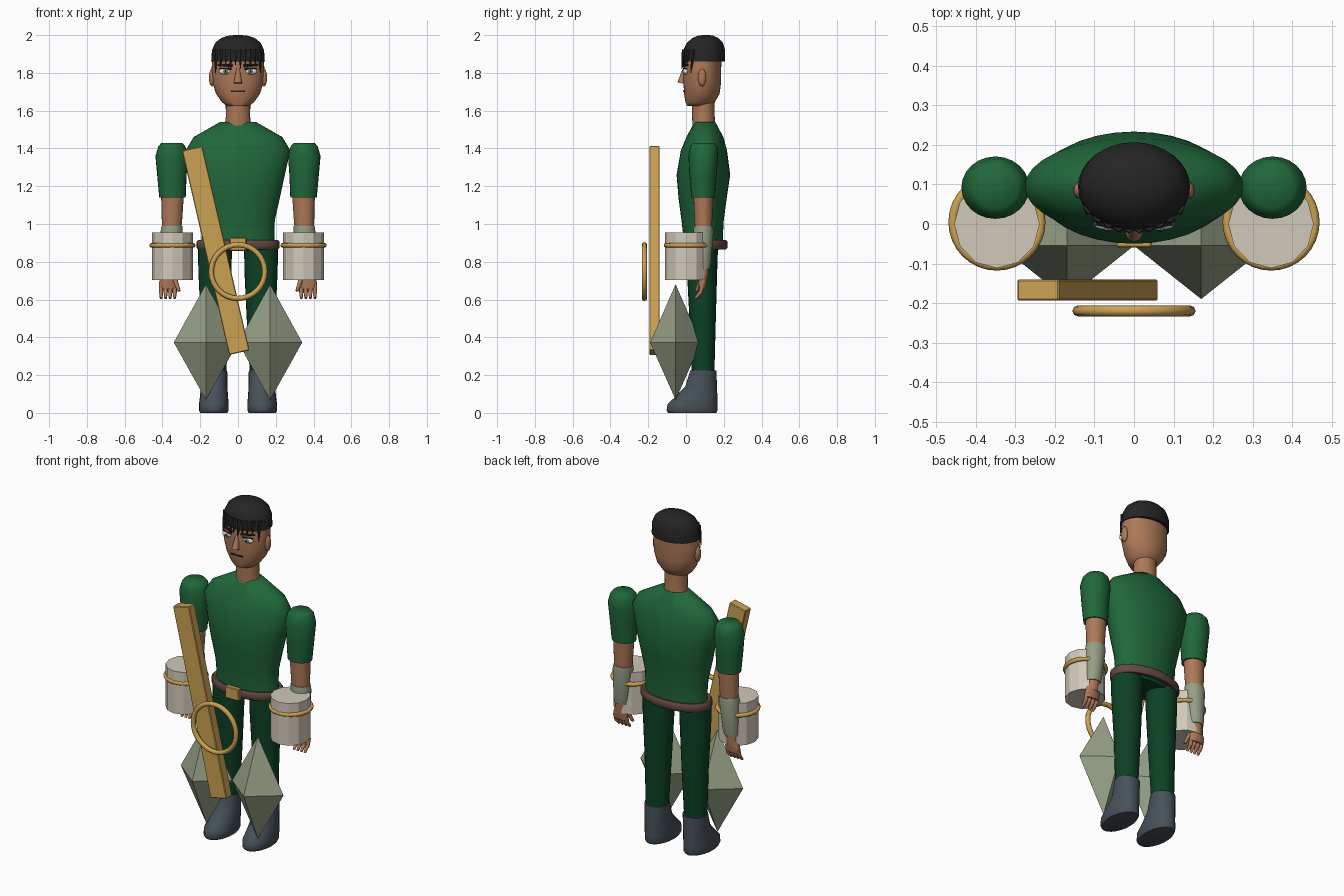
import bpy, bmesh, math
from mathutils import Vector, Matrix


def material(name, rgb):
    m = bpy.data.materials.new(name)
    m.diffuse_color = (*rgb, 1)
    return m


SHIRT = material("shirt green", (0.014, 0.135, 0.042))
TROUSER = material("trouser green", (0.004, 0.052, 0.018))
SKIN = material("skin brown", (0.42, 0.19, 0.095))
HAIR = material("hair black", (0.018, 0.018, 0.018))
BELT = material("belt brown", (0.125, 0.068, 0.055))
BOOT = material("boot slate", (0.062, 0.082, 0.1))
STONE = material("stone sage", (0.30, 0.345, 0.235))
WOOD = material("wood gold", (0.60, 0.36, 0.085))
CUP = material("cup ivory", (0.64, 0.58, 0.49))
WHITE = material("eye white", (0.8, 0.8, 0.8))


def finish(name, bm, mat, angle=40):
    bmesh.ops.recalc_face_normals(bm, faces=bm.faces)
    me = bpy.data.meshes.new(name)
    bm.to_mesh(me)
    bm.free()
    for p in me.polygons:
        p.use_smooth = angle > 0
    if angle > 0:
        me.set_sharp_from_angle(angle=math.radians(angle))
    me.materials.append(mat)
    ob = bpy.data.objects.new(name, me)
    bpy.context.collection.objects.link(ob)
    return ob


def loft(name, rings, mat, n=24, angle=40, closed=False):
    """Skin elliptical rings given as (z, centre x, centre y, radius x, radius y)."""
    bm = bmesh.new()
    loops = []
    for z, cx, cy, rx, ry in rings:
        loops.append([bm.verts.new((cx + rx * math.cos(t), cy + ry * math.sin(t), z))
                      for t in (math.tau * i / n for i in range(n))])
    pairs = list(zip(loops, loops[1:]))
    if closed:
        pairs.append((loops[-1], loops[0]))
    else:
        bm.faces.new(loops[0])
        bm.faces.new(loops[-1])
    for a, b in pairs:
        for i in range(n):
            j = (i + 1) % n
            bm.faces.new((a[i], a[j], b[j], b[i]))
    return finish(name, bm, mat, angle)


def rod(name, p, q, r1, r2, mat, n=8):
    p, q = Vector(p), Vector(q)
    d = q - p
    m = Matrix.Translation((p + q) / 2) @ d.to_track_quat('Z', 'Y').to_matrix().to_4x4()
    bm = bmesh.new()
    bmesh.ops.create_cone(bm, cap_ends=True, segments=n, radius1=r1, radius2=r2,
                          depth=d.length, matrix=m)
    return finish(name, bm, mat, 50)


def ball(name, c, r, mat, n=16):
    bm = bmesh.new()
    bmesh.ops.create_uvsphere(bm, u_segments=n, v_segments=n // 2, radius=1,
                              matrix=Matrix.Translation(c) @ Matrix.Diagonal((*r, 1)))
    return finish(name, bm, mat, 60)


def box(name, c, size, mat, tilt=0, bevel=0):
    bm = bmesh.new()
    bmesh.ops.create_cube(bm, size=1, matrix=Matrix.Translation(c)
                          @ Matrix.Rotation(tilt, 4, 'Y') @ Matrix.Diagonal((*size, 1)))
    if bevel:
        bmesh.ops.bevel(bm, geom=bm.edges[:], offset=bevel, segments=1, affect='EDGES')
    return finish(name, bm, mat, 0)


def ring(name, c, major, minor, rot=0):
    bpy.ops.mesh.primitive_torus_add(location=c, rotation=(rot, 0, 0), major_radius=major,
                                     minor_radius=minor, major_segments=32, minor_segments=8)
    ob = bpy.context.object
    ob.name = name
    ob.data.materials.append(WOOD)
    for p in ob.data.polygons:
        p.use_smooth = True


# Torso, hips, belt and buckle
loft("shirt", [(0.88, 0, 0.09, 0.195, 0.105), (0.95, 0, 0.09, 0.192, 0.106),
               (1.02, 0, 0.088, 0.195, 0.112), (1.14, 0, 0.088, 0.222, 0.128),
               (1.26, 0, 0.092, 0.248, 0.142), (1.39, 0, 0.095, 0.277, 0.122),
               (1.46, 0, 0.1, 0.235, 0.098), (1.54, 0, 0.1, 0.095, 0.055)], SHIRT, 32, 60)
loft("hips", [(0.86, 0, 0.085, 0.17, 0.085), (0.90, 0, 0.09, 0.19, 0.1)], TROUSER, 32)
loft("belt", [(z, 0, 0.09, 0.19 + o, 0.1 + o) for z, o in
              ((0.87, 0), (0.865, 0.022), (0.875, 0.03), (0.905, 0.03), (0.915, 0.022),
               (0.91, 0))], BELT, 32, 60, True)
box("belt_buckle", (0, -0.045, 0.893), (0.09, 0.03, 0.07), WOOD, bevel=0.004)

# Neck and head
loft("neck", [(1.51, 0, 0.095, 0.072, 0.06), (1.57, 0, 0.092, 0.064, 0.06),
              (1.66, 0, 0.092, 0.066, 0.06)], SKIN)
loft("head", [(1.625, 0, 0.065, 0.06, 0.06), (1.645, 0, 0.075, 0.085, 0.078),
              (1.69, 0, 0.084, 0.117, 0.094), (1.75, 0, 0.086, 0.135, 0.1),
              (1.82, 0, 0.086, 0.14, 0.1), (1.89, 0, 0.09, 0.135, 0.1)], SKIN, 32, 60)
rod("nose", (0, -0.006, 1.83), (0, -0.024, 1.745), 0.008, 0.022, SKIN)
box("mouth", (0, -0.011, 1.703), (0.075, 0.009, 0.007), HAIR)
for s, side in ((-1, "left"), (1, "right")):
    ball(side + "_ear", (s * 0.138, 0.085, 1.775), (0.016, 0.022, 0.048), SKIN, 12)
    ball(side + "_eye", (s * 0.068, -0.001, 1.808), (0.034, 0.014, 0.017), WHITE)
    ball(side + "_iris", (s * 0.066, -0.011, 1.808), (0.014, 0.007, 0.014), STONE, 12)
    ball(side + "_pupil", (s * 0.066, -0.016, 1.808), (0.007, 0.004, 0.007), HAIR, 8)
    rod(side + "_upper_lid", (s * 0.036, -0.012, 1.821), (s * 0.098, 0.0, 1.822),
        0.005, 0.004, HAIR, 6)
    rod(side + "_brow", (s * 0.03, -0.015, 1.838), (s * 0.105, 0.01, 1.842),
        0.008, 0.004, HAIR, 6)

# Hair cap with hanging fringe
loft("hair", [(1.86, 0, 0.094, 0.142, 0.112), (1.92, 0, 0.096, 0.138, 0.111),
              (1.96, 0, 0.1, 0.12, 0.095), (1.985, 0, 0.103, 0.088, 0.068),
              (1.997, 0, 0.104, 0.05, 0.04), (2.0, 0, 0.105, 0.02, 0.016)], HAIR, 32, 60)
for i, tip in enumerate((1.80, 1.83, 1.845, 1.825, 1.84, 1.82, 1.84, 1.83, 1.845, 1.80)):
    x = -0.117 + 0.026 * i
    y = 0.094 - 0.112 * math.sqrt(1 - (x / 0.142) ** 2)
    rod(f"fringe_{i}", (x * 0.95, y + 0.012, 1.92), (x * 1.03, y - 0.006, tip),
        0.017, 0.001, HAIR, 6)

for s, side in ((-1, "left"), (1, "right")):
    # Leg and boot
    loft(side + "_trouser_leg", [(0.2, s * 0.127, 0.09, 0.064, 0.06),
                                 (0.5, s * 0.122, 0.088, 0.076, 0.07),
                                 (0.75, s * 0.122, 0.085, 0.088, 0.08),
                                 (0.89, s * 0.122, 0.085, 0.09, 0.085)], TROUSER)
    loft(side + "_boot", [(0.0, s * 0.128, 0.033, 0.072, 0.128),
                          (0.012, s * 0.128, 0.032, 0.078, 0.135),
                          (0.045, s * 0.128, 0.034, 0.079, 0.132),
                          (0.09, s * 0.127, 0.057, 0.074, 0.109),
                          (0.14, s * 0.126, 0.08, 0.07, 0.084),
                          (0.225, s * 0.126, 0.092, 0.069, 0.069)], BOOT, angle=60)

    # Sleeve, forearm and bracer
    loft(side + "_sleeve", [(1.14, s * 0.347, 0.09, 0.07, 0.062),
                            (1.26, s * 0.35, 0.09, 0.078, 0.072),
                            (1.36, s * 0.351, 0.092, 0.086, 0.079),
                            (1.41, s * 0.35, 0.093, 0.072, 0.072),
                            (1.43, s * 0.35, 0.093, 0.055, 0.055)], SHIRT, angle=70)
    loft(side + "_forearm", [(0.70, s * 0.368, 0.088, 0.034, 0.026),
                             (0.80, s * 0.36, 0.09, 0.038, 0.034),
                             (1.0, s * 0.35, 0.092, 0.053, 0.046),
                             (1.15, s * 0.347, 0.092, 0.06, 0.053)], SKIN)
    loft(side + "_bracer", [(0.76, s * 0.363, 0.09, 0.043, 0.036),
                            (0.79, s * 0.361, 0.09, 0.047, 0.042),
                            (0.96, s * 0.352, 0.092, 0.058, 0.054),
                            (0.99, s * 0.35, 0.092, 0.055, 0.05)], STONE)

    # Hand with curled fingers and thumb
    loft(side + "_palm", [(0.655, s * 0.37, 0.085, 0.045, 0.017),
                          (0.69, s * 0.37, 0.088, 0.048, 0.023),
                          (0.73, s * 0.367, 0.088, 0.036, 0.026)], SKIN, 12, 60)
    for i in range(4):
        x = s * (0.335 + 0.024 * i)
        rod(f"{side}_finger_{i}", (x, 0.088, 0.68), (x, 0.076, 0.635), 0.012, 0.011, SKIN)
        rod(f"{side}_fingertip_{i}", (x, 0.078, 0.64), (x, 0.05, 0.607), 0.011, 0.007, SKIN)
    rod(side + "_thumb", (s * 0.335, 0.08, 0.71), (s * 0.312, 0.055, 0.645), 0.014, 0.008, SKIN)

    # Wrist cup and its hoop
    loft(side + "_cup", [(0.703, s * 0.347, 0.0, 0.108, 0.112),
                         (0.955, s * 0.347, 0.0, 0.108, 0.112)], CUP, 12, 0)
    ring(side + "_cup_hoop", (s * 0.347, 0.005, 0.887), 0.111, 0.012)

    # Faceted crystal
    loft(side + "_crystal", [(0.07, s * 0.17, -0.055, 0.0005, 0.0005),
                             (0.373, s * 0.17, -0.055, 0.17, 0.135),
                             (0.68, s * 0.17, -0.055, 0.0005, 0.0005)], STONE, 4, 0)

# Slanted plank and large ring in front
box("plank", (-0.118, -0.167, 0.86), (0.11, 0.054, 1.11), WOOD, math.radians(-13), 0.004)
ring("front_ring", (0, -0.22, 0.748), 0.142, 0.014, math.pi / 2)
